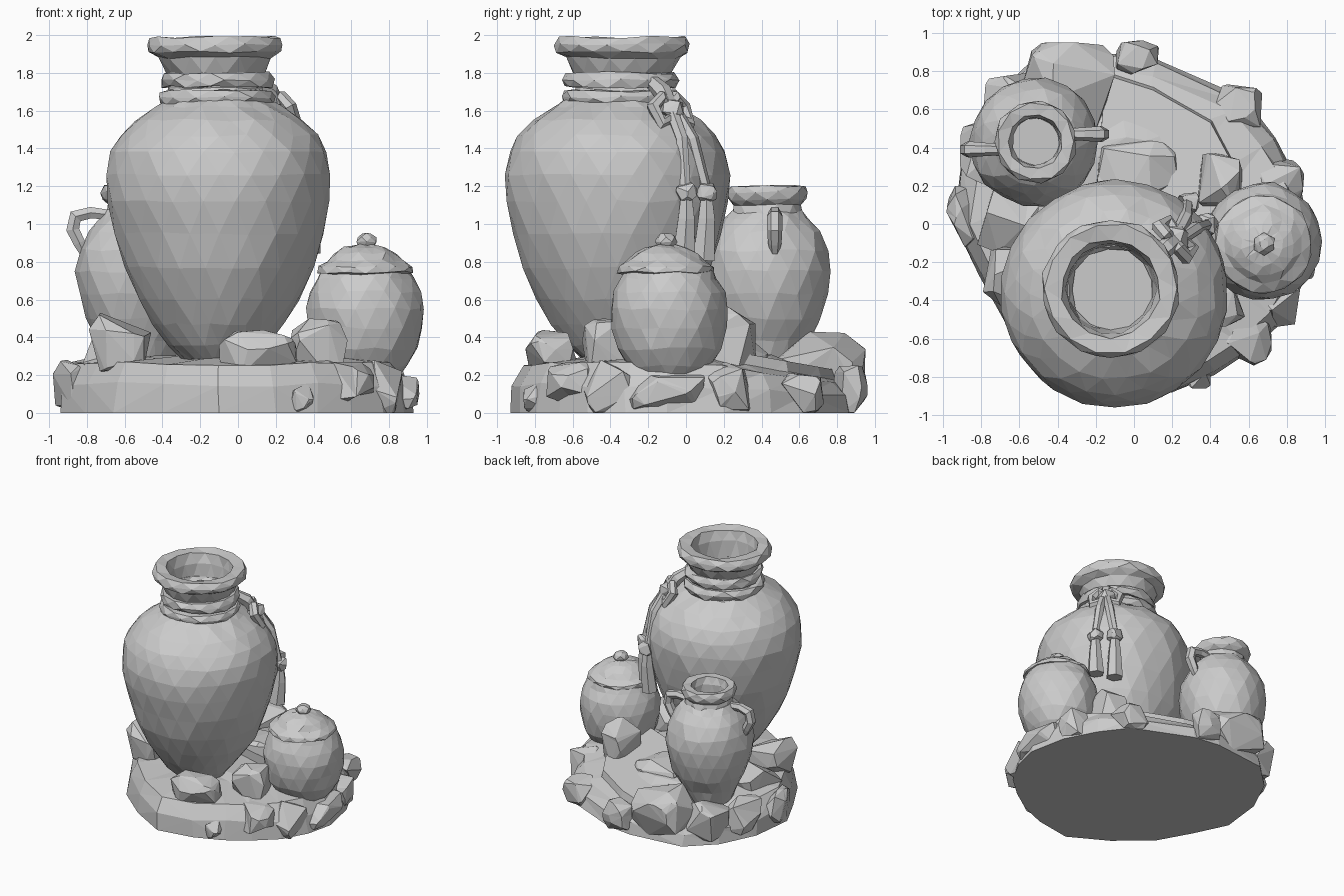
import bpy, bmesh, math, random
from mathutils import Vector

rng = random.Random(7)
if "Cube" in bpy.data.objects:
    bpy.data.objects.remove(bpy.data.objects["Cube"])

clay = bpy.data.materials.new("grey_clay")
clay.use_nodes = True
clay.diffuse_color = (0.6, 0.6, 0.6, 1)
clay.node_tree.nodes["Principled BSDF"].inputs["Base Color"].default_value = (0.6, 0.6, 0.6, 1)


def add_object(name, bm):
    """Turn a bmesh into a flat shaded clay object."""
    bmesh.ops.recalc_face_normals(bm, faces=bm.faces)
    mesh = bpy.data.meshes.new(name)
    bm.to_mesh(mesh)
    bm.free()
    mesh.materials.append(clay)
    obj = bpy.data.objects.new(name, mesh)
    bpy.context.collection.objects.link(obj)
    return obj


def lathe(name, center, profile, sides, jitter=0.008, closed=False):
    """Spin (radius, height) points; alternate rings are staggered like hand-cut facets."""
    bm = bmesh.new()
    rings = []
    for row, (radius, z) in enumerate(profile):
        ring = []
        for i in range(sides):
            a = math.tau * (i + 0.5 * (row % 2)) / sides
            r = radius * 1.008 + rng.uniform(-jitter, jitter)
            dz = rng.uniform(-jitter, jitter)
            ring.append(bm.verts.new((center[0] + r * math.cos(a),
                                      center[1] + r * math.sin(a), z + dz)))
        rings.append(ring)
    pairs = list(zip(rings, rings[1:]))
    if closed:
        pairs.append((rings[-1], rings[0]))
    for row, (low, high) in enumerate(pairs):
        for i in range(sides):
            j = (i + 1) % sides
            if row % 2 == 0:
                bm.faces.new((low[i], low[j], high[i]))
                bm.faces.new((low[j], high[j], high[i]))
            else:
                bm.faces.new((low[i], high[j], high[i]))
                bm.faces.new((low[i], low[j], high[j]))
    if not closed:
        bm.faces.new(rings[0])
        bm.faces.new(rings[-1])
    return add_object(name, bm)


def rock(name, x0, x1, y0, y1, z0, z1):
    """Chiselled convex stone that fills the given bounds."""
    bm = bmesh.new()
    points = []
    for _ in range(22):
        p = Vector([rng.gauss(0, 1) for _ in range(3)]).normalized()
        points.append([math.copysign(abs(c) ** 0.65, c) for c in p])
    lows = [min(p[k] for p in points) for k in range(3)]
    highs = [max(p[k] for p in points) for k in range(3)]
    bounds = ((x0, x1), (y0, y1), (z0, z1))
    for p in points:
        bm.verts.new([b[0] + (b[1] - b[0]) * (c - lo) / (hi - lo)
                      for c, lo, hi, b in zip(p, lows, highs, bounds)])
    hull = bmesh.ops.convex_hull(bm, input=bm.verts)
    loose = [v for v in hull["geom_interior"] if isinstance(v, bmesh.types.BMVert)]
    bmesh.ops.delete(bm, geom=loose, context="VERTS")
    bmesh.ops.dissolve_limit(bm, angle_limit=0.3, verts=bm.verts, edges=bm.edges)
    bmesh.ops.triangulate(bm, faces=bm.faces)
    return add_object(name, bm)


def stack(name, levels):
    """Close a pile of matching outlines into one solid."""
    bm = bmesh.new()
    rings = [[bm.verts.new(p) for p in level] for level in levels]
    for low, high in zip(rings, rings[1:]):
        for i in range(len(low)):
            j = (i + 1) % len(low)
            bm.faces.new((low[i], low[j], high[j], high[i]))
    bm.faces.new(rings[0])
    bm.faces.new(rings[-1])
    bmesh.ops.triangulate(bm, faces=bm.faces)
    return add_object(name, bm)


def tube(name, path, radii):
    """Faceted cord along a path with a radius at each point."""
    data = bpy.data.curves.new(name, "CURVE")
    data.dimensions = "3D"
    data.bevel_depth = 1
    data.bevel_resolution = 1
    data.use_fill_caps = True
    spline = data.splines.new("POLY")
    spline.points.add(len(path) - 1)
    spline.use_smooth = False
    for point, co, r in zip(spline.points, path, radii):
        point.co = (*co, 1)
        point.radius = r
    data.materials.append(clay)
    obj = bpy.data.objects.new(name, data)
    bpy.context.collection.objects.link(obj)
    bpy.ops.object.select_all(action="DESELECT")
    obj.select_set(True)
    bpy.context.view_layer.objects.active = obj
    bpy.ops.object.convert(target="MESH")
    return obj


# Rocky ground slab, lower toward the back
outline = [(-.94, 0), (-.9, .35), (-.76, .64), (-.55, .84), (-.1, .89), (.12, .86),
           (.58, .66), (.74, .45), (.87, .2), (.93, -.1), (.88, -.32), (.77, -.52),
           (.6, -.67), (.42, -.79), (.2, -.88), (-.1, -.93), (-.4, -.76), (-.66, -.54), (-.81, -.27)]
levels = []
for scale, z in ((1, 0), (.985, .15), (.91, .265), (.5, .3)):
    level = []
    for x, y in outline:
        drop = 1 - 0.4 * max(y, 0) * (scale > .6)
        wobble = rng.uniform(-.015, .015) if z else 0
        level.append((x * scale + wobble, y * scale + wobble, z * drop + wobble))
    levels.append(level)
stack("ground_slab", levels)

# Sloping rock shelf behind the tall jar
shelf = [(-.15, .78), (.1, .7), (.4, .53), (.54, .27), (.4, -.1), (-.2, .1)]
stack("rock_shelf", [[(x * 1.06, y * 1.06, .08) for x, y in shelf],
                     [(x, y, .37 - .18 * y) for x, y in shelf]])

# Loose stones around the slab: x, y and z bounds
stones = [
    (-.79, -.46, -.43, -.12, .2, .53), (-.1, .31, -.85, -.58, .2, .44),
    (.28, .58, -.55, -.25, .18, .5), (.27, .4, -.86, -.72, 0, .16),
    (.42, .72, -.74, -.44, .02, .27), (.64, .87, -.54, -.26, 0, .28),
    (.33, .58, .08, .37, .15, .57), (.63, .89, .1, .36, 0, .27),
    (.42, .67, .5, .73, 0, .21), (-.1, .13, .78, .96, 0, .25),
    (-.59, -.1, .48, .95, .02, .43), (-.98, -.81, -.12, .2, 0, .28),
    (-.79, -.48, .48, .79, .02, .34), (-.82, -.5, -.15, .2, .15, .4),
    (-.2, .23, .1, .44, .15, .38), (-.91, -.68, .2, .55, .02, .3),
    (.7, .96, -.32, .1, 0, .21),
]
for i, bounds in enumerate(stones):
    rock(f"stone_{i + 1}", *bounds)

# Tall jar: body, then flared neck and hollow mouth
lathe("tall_jar_body", (-.1, -.365),
      [(.18, .28), (.26, .36), (.345, .47), (.42, .6), (.495, .77), (.55, .95), (.582, 1.12),
       (.59, 1.26), (.567, 1.38), (.52, 1.47), (.44, 1.55), (.33, 1.62), (.27, 1.66)], 22)
lathe("tall_jar_neck", (-.122, -.337),
      [(.29, 1.6), (.25, 1.72), (.26, 1.8), (.3, 1.88), (.355, 1.91), (.36, 1.95),
       (.34, 1.99), (.255, 1.98), (.235, 1.9), (.22, 1.74)], 14, .007)

# Rope wound twice around the neck
for i, (z, r) in enumerate(((1.67, .275), (1.765, .265))):
    lathe(f"neck_rope_{i + 1}", (-.11, -.345),
          [(r - .03, z - .035), (r + .025, z - .04), (r + .04, z), (r + .02, z + .035),
           (r - .03, z + .035), (r - .05, z)], 13, .009, closed=True)


def around(angle, radius, z):
    """Point at an angle around the tall jar's axis."""
    a = math.radians(angle)
    return (-.1 + radius * math.cos(a), -.365 + radius * math.sin(a), z)


# Knot with two bows and two hanging tassels
x, y, z = around(42, .43, 1.6)
rock("rope_knot", x - .065, x + .065, y - .065, y + .065, z - .06, z + .06)
tube("knot_tie", [around(42, .28, 1.75), around(42, .36, 1.7), (x, y, z)], [.04, .05, .04])
for side in (-1, 1):
    label = "left" if side < 0 else "right"
    bow = [(0, .41, 1.62), (7, .41, 1.67), (15, .42, 1.62), (12, .47, 1.53), (0, .45, 1.57)]
    tube(f"bow_{label}", [around(42 + side * a, r, h) for a, r, h in bow],
         [.03, .036, .038, .036, .03])
    a = 44 + side * 7
    tube(f"cord_{label}", [around(42 + side * 2, .46, 1.58), around(43 + side * 4, .545, 1.45),
                           around(a, .6, 1.19)], [.035, .035, .032])
    x, y, z = around(a, .61, 1.17)
    rock(f"tassel_knot_{label}", x - .055, x + .055, y - .055, y + .055, z - .05, z + .05)
    tube(f"tassel_{label}", [around(a, .61, 1.14), around(a, .61, 1.03),
                             around(a, .59, .83 - .02 * side)], [.035, .05, .066])

# Round jar with its lid and knob
lathe("round_jar_body", (.675, -.09),
      [(.165, .18), (.225, .25), (.275, .34), (.3, .45), (.305, .55), (.29, .64),
       (.255, .71), (.23, .76)], 18)
lathe("round_jar_lid", (.675, -.105),
      [(.2, .73), (.255, .745), (.25, .775), (.2, .805), (.165, .845), (.11, .875), (.04, .89)],
      14, .007)
lathe("lid_knob", (.68, -.105), [(.035, .87), (.06, .905), (.05, .93), (.025, .95)], 6, .004)

# Handled jar with an open mouth
spot = (-.52, .43)
lathe("handled_jar_body", spot,
      [(.17, .25), (.22, .38), (.28, .5), (.32, .63), (.335, .75), (.32, .86),
       (.275, .96), (.22, 1.03), (.18, 1.07)], 18)
lathe("handled_jar_neck", (-.515, .43),
      [(.19, 1.02), (.175, 1.1), (.205, 1.13), (.215, 1.17), (.2, 1.2), (.14, 1.195),
       (.125, 1.14), (.12, 1.02)], 11, .006)
for side in (-1, 1):
    bend = [(.17, 1.05), (.26, 1.06), (.34, 1.04), (.355, .97), (.32, .9), (.29, .83)]
    tube("handle_right" if side < 0 else "handle_left",
         [(spot[0] + side * r, spot[1] + side * .04, h) for r, h in bend],
         [.03, .035, .042, .04, .036, .02])
